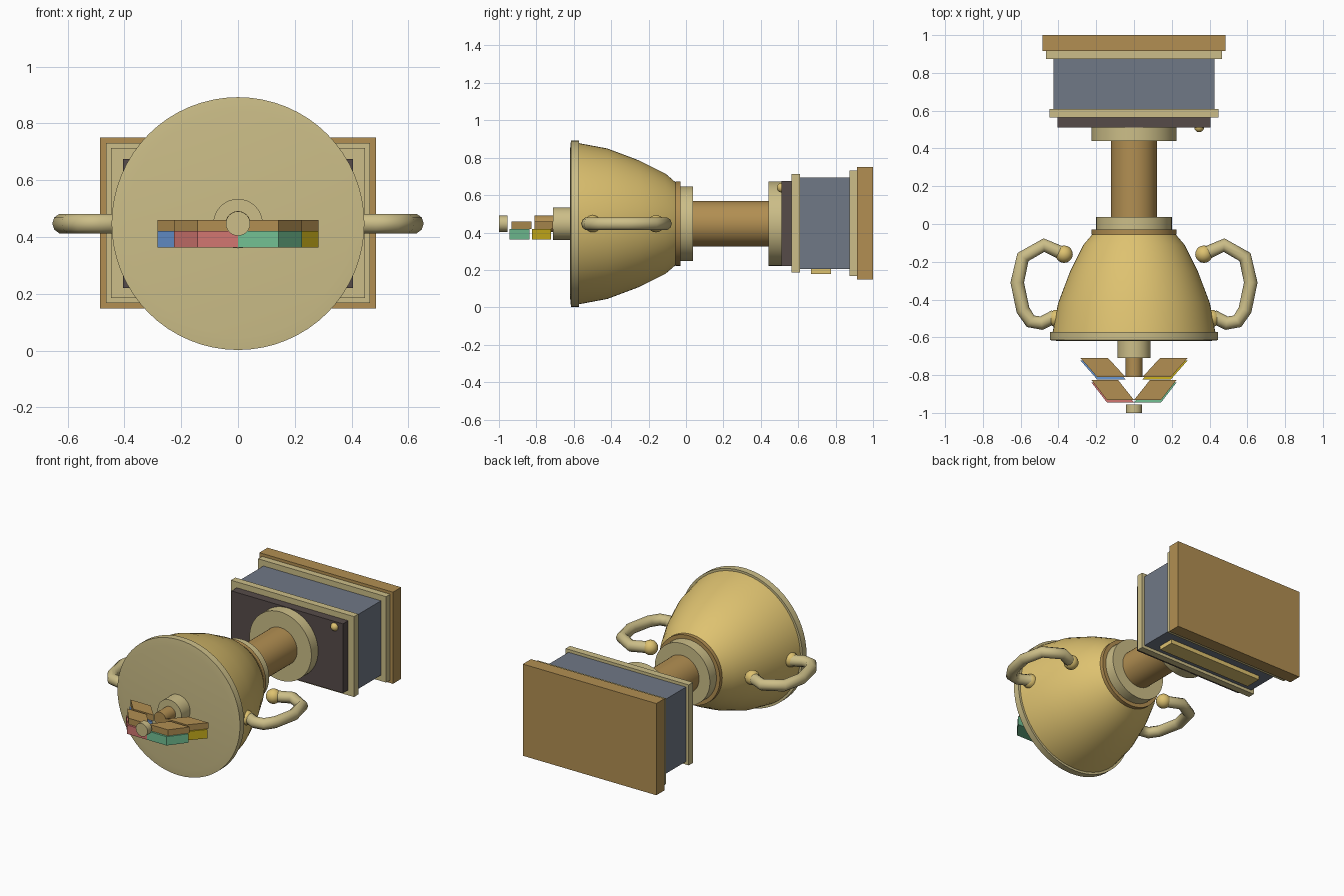
import bpy, bmesh, math
from mathutils import Matrix

if "Cube" in bpy.data.objects:
    bpy.data.objects.remove(bpy.data.objects["Cube"])

AXIS_Z = 0.447  # height of the trophy's long axis


def material(name, r, g, b):
    lin = [((c / 255 + 0.055) / 1.055) ** 2.4 for c in (r, g, b)]
    m = bpy.data.materials.new(name)
    m.diffuse_color = (*lin, 1)
    m.use_nodes = True
    m.node_tree.nodes["Principled BSDF"].inputs["Base Color"].default_value = m.diffuse_color
    return m


GOLD = material("gold", 222, 194, 112)
CREAM = material("pale gold", 204, 190, 136)
BRONZE = material("bronze", 178, 143, 82)
SLATE = material("slate grey", 112, 120, 134)
DARK = material("dark brown", 86, 75, 73)
RED = material("red", 210, 118, 113)
GREEN = material("green", 115, 193, 148)
BLUE = material("blue", 106, 152, 214)
YELLOW = material("yellow", 205, 178, 28)


def finish(name, bm, mat, smooth=False):
    bmesh.ops.recalc_face_normals(bm, faces=bm.faces)
    me = bpy.data.meshes.new(name)
    bm.to_mesh(me)
    bm.free()
    me.materials.append(mat)
    ob = bpy.data.objects.new(name, me)
    bpy.context.collection.objects.link(ob)
    if smooth:
        bpy.ops.object.select_all(action='DESELECT')
        ob.select_set(True)
        bpy.context.view_layer.objects.active = ob
        bpy.ops.object.shade_smooth_by_angle(angle=math.radians(30))
    return ob


def lathe(name, profile, mat, segs=64):
    """Solid of revolution about the y axis from (y, radius) pairs."""
    bm = bmesh.new()
    rings = []
    for y, r in profile:
        rings.append([bm.verts.new((r * math.cos(2 * math.pi * i / segs), y,
                                    AXIS_Z + r * math.sin(2 * math.pi * i / segs)))
                      for i in range(segs)])
    for a, b in zip(rings, rings[1:]):
        for i in range(segs):
            j = (i + 1) % segs
            bm.faces.new((a[i], a[j], b[j], b[i]))
    bm.faces.new(rings[0])
    bm.faces.new(rings[-1])
    return finish(name, bm, mat, True)


def disc(name, y0, y1, r, mat, segs=64):
    return lathe(name, [(y0, r), (y1, r)], mat, segs)


def prism(name, outline, z0, z1, mat):
    """Flat outline in x, y extruded from z0 to z1."""
    bm = bmesh.new()
    lo = [bm.verts.new((x, y, z0)) for x, y in outline]
    hi = [bm.verts.new((x, y, z1)) for x, y in outline]
    n = len(outline)
    bm.faces.new(lo)
    bm.faces.new(hi)
    for i in range(n):
        j = (i + 1) % n
        bm.faces.new((lo[i], lo[j], hi[j], hi[i]))
    return finish(name, bm, mat)


def box(name, hx, y0, y1, z0, z1, mat):
    return prism(name, [(-hx, y0), (hx, y0), (hx, y1), (-hx, y1)], z0, z1, mat)


def ball(name, loc, r, mat):
    bm = bmesh.new()
    bmesh.ops.create_uvsphere(bm, u_segments=20, v_segments=12, radius=r,
                              matrix=Matrix.Translation(loc))
    return finish(name, bm, mat, True)


# Cup, rim and stem
lathe("cup_bowl", [(-0.58, 0.432), (-0.42, 0.402), (-0.25, 0.338),
                   (-0.11, 0.268), (-0.06, 0.225), (-0.05, 0.218)], GOLD)
lathe("cup_rim", [(-0.62, 0.395), (-0.615, 0.445), (-0.572, 0.445)], CREAM)
disc("cup_collar", -0.055, -0.03, 0.225, BRONZE)
disc("stem_top_ring", -0.032, 0.038, 0.2, CREAM)
disc("stem", 0.035, 0.445, 0.122, BRONZE, 48)
disc("stem_base_ring", 0.44, 0.515, 0.225, CREAM)

# Stepped pedestal
box("pedestal_dark_plate", 0.405, 0.51, 0.57, 0.22, 0.675, DARK)
box("pedestal_front_trim", 0.447, 0.565, 0.61, 0.185, 0.713, CREAM)
box("pedestal_body", 0.427, 0.605, 0.88, 0.205, 0.694, SLATE)
box("pedestal_back_trim", 0.465, 0.873, 0.918, 0.167, 0.731, CREAM)
box("pedestal_foot", 0.485, 0.915, 1.0, 0.148, 0.75, BRONZE)
box("name_plate", 0.35, 0.667, 0.775, 0.178, 0.21, GOLD)
ball("plate_knob", (0.345, 0.512, 0.64), 0.026, GOLD)

# Lid ornament: hub, spindle and tip
disc("hub", -0.71, -0.615, 0.087, CREAM, 32)
disc("spindle", -0.81, -0.705, 0.044, BRONZE, 24)
disc("spindle_tip", -1.0, -0.955, 0.043, CREAM, 24)

# Slanted wing tiles, bronze on top with a coloured layer below
BACK = [(0.045, -0.81), (0.195, -0.81), (0.283, -0.71), (0.137, -0.71)]
FRONT = [(0.0, -0.932), (0.143, -0.932), (0.226, -0.825), (0.085, -0.825)]
for label, outline, side, colour in (
        ("left_back", BACK, -1, BLUE), ("right_back", BACK, 1, YELLOW),
        ("left_front", FRONT, -1, RED), ("right_front", FRONT, 1, GREEN)):
    top = [(side * x, y) for x, y in outline]
    low = [(x, y - 0.013) for x, y in top]
    prism(label + "_wing_top", top, 0.42, 0.46, BRONZE)
    prism(label + "_wing_colour", low, 0.362, 0.42, colour)

# Handles: bent tubes ending in balls
PATH = [(0.37, -0.16), (0.477, -0.112), (0.588, -0.175), (0.618, -0.31),
        (0.588, -0.455), (0.548, -0.515), (0.49, -0.525), (0.42, -0.49)]
for label, side in (("left", -1), ("right", 1)):
    cu = bpy.data.curves.new(label + "_handle", 'CURVE')
    cu.dimensions = '3D'
    cu.bevel_depth = 0.036
    cu.bevel_resolution = 3
    cu.use_fill_caps = True
    sp = cu.splines.new('POLY')
    sp.points.add(len(PATH) - 1)
    for p, (x, y) in zip(sp.points, PATH):
        p.co = (side * x, y, AXIS_Z, 1)
    cu.materials.append(CREAM)
    ob = bpy.data.objects.new(label + "_handle", cu)
    bpy.context.collection.objects.link(ob)
    ball(label + "_handle_upper_ball", (side * 0.37, -0.16, AXIS_Z), 0.046, GOLD)
    ball(label + "_handle_lower_ball", (side * 0.41, -0.5, AXIS_Z), 0.046, GOLD)
